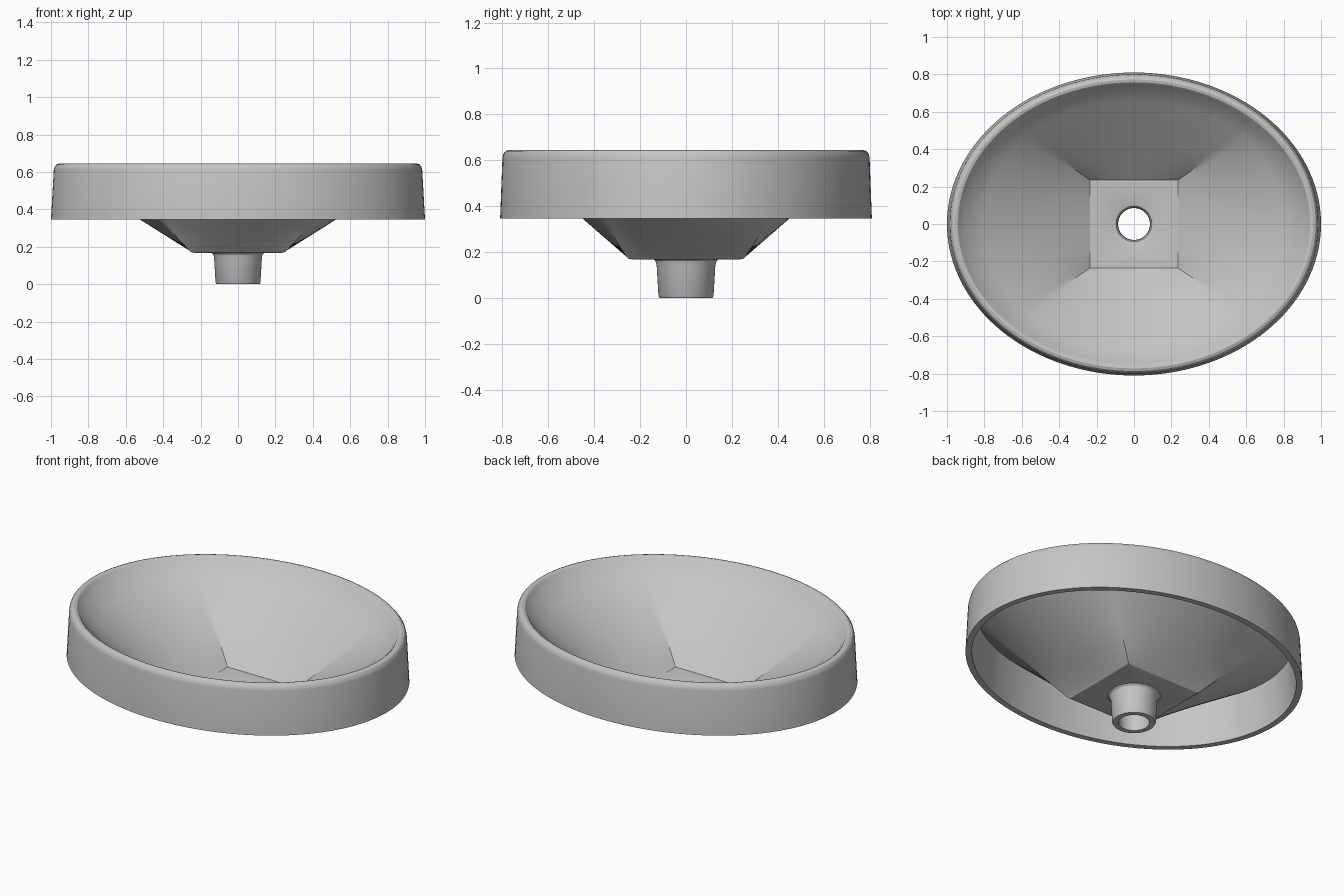
import bpy
import bmesh
from math import cos, sin, pi, floor

SEGMENTS = 128

if "Cube" in bpy.data.objects:
    bpy.data.objects.remove(bpy.data.objects["Cube"])

ceramic = bpy.data.materials.new("grey ceramic")
ceramic.use_nodes = True
GREY = (0.56, 0.56, 0.56, 1)
ceramic.diffuse_color = GREY
ceramic.node_tree.nodes["Principled BSDF"].inputs["Base Color"].default_value = GREY


def ellipse(rx, ry, z):
    angles = [2 * pi * i / SEGMENTS for i in range(SEGMENTS)]
    return [(rx * cos(a), ry * sin(a), z) for a in angles]


def circle(r, z):
    return ellipse(r, r, z)


def square(half, z):
    """Square ring whose corners sit at the diagonal angles."""
    ring = []
    for i in range(SEGMENTS):
        u = 4 * i / SEGMENTS
        side = floor(u + 0.5)
        x, y = half, half * 2 * (u - side)
        for _ in range(side % 4):
            x, y = -y, x
        ring.append((x, y, z))
    return ring


def blend(a, b, steps):
    """Rings from a to b, both included."""
    return [[tuple(p + (q - p) * k / steps for p, q in zip(u, v))
             for u, v in zip(a, b)] for k in range(steps + 1)]


def loft(name, rings):
    """Skin a closed loop of rings into one solid."""
    bm = bmesh.new()
    rows = [[bm.verts.new(p) for p in ring] for ring in rings]
    for a, b in zip(rows, rows[1:] + rows[:1]):
        for i in range(SEGMENTS):
            j = (i + 1) % SEGMENTS
            bm.faces.new((a[i], a[j], b[j], b[i]))
    bmesh.ops.recalc_face_normals(bm, faces=bm.faces)
    mesh = bpy.data.meshes.new(name)
    bm.to_mesh(mesh)
    bm.free()
    mesh.materials.append(ceramic)
    obj = bpy.data.objects.new(name, mesh)
    bpy.context.collection.objects.link(obj)
    bpy.ops.object.select_all(action="DESELECT")
    obj.select_set(True)
    bpy.context.view_layer.objects.active = obj
    bpy.ops.object.shade_smooth_by_angle(angle=0.52)
    return obj


# Basin: floor, sloping bowl, rolled rim, outer skirt and underside
floor_rings = [circle(0.087, 0.17), circle(0.088, 0.185),
               circle(0.095, 0.195), circle(0.11, 0.2)]
bowl = blend(square(0.235, 0.2), ellipse(0.922, 0.737, 0.615), 6)
rim = [ellipse(0.932, 0.747, 0.632), ellipse(0.943, 0.758, 0.642),
       ellipse(0.957, 0.772, 0.645), ellipse(0.971, 0.786, 0.64),
       ellipse(0.981, 0.796, 0.628), ellipse(0.985, 0.8, 0.61)]
skirt = [ellipse(1, 0.81, 0.345), ellipse(0.965, 0.775, 0.345)]
underside = blend(ellipse(0.945, 0.755, 0.61), square(0.26, 0.18), 6)
underside += [square(0.25, 0.171), square(0.235, 0.168)]
loft("basin", floor_rings + bowl + rim + skirt + underside)

# Drain: tapered tube with a flared collar under the floor
loft("drain_pipe", [circle(0.087, 0.18), circle(0.085, 0),
                    circle(0.115, 0), circle(0.12, 0.008),
                    circle(0.128, 0.145), circle(0.133, 0.16),
                    circle(0.145, 0.17), circle(0.145, 0.18)])
